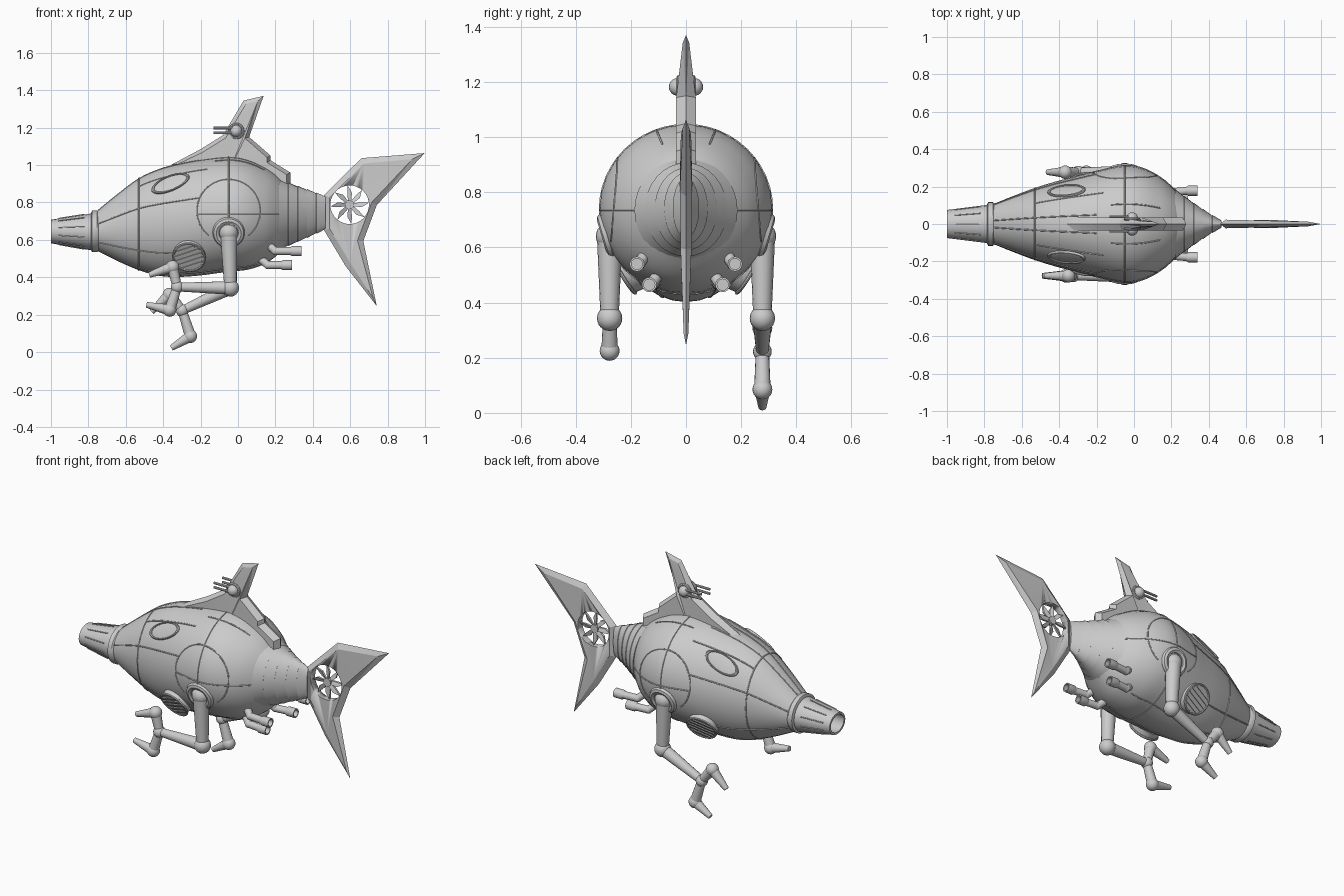
import bpy, bmesh, math
from math import sin, cos, pi
from mathutils import Vector, Matrix
from mathutils.bvhtree import BVHTree

if "Cube" in bpy.data.objects:
    bpy.data.objects.remove(bpy.data.objects["Cube"])

def finish(name, bm, smooth=35):
    bmesh.ops.recalc_face_normals(bm, faces=bm.faces)
    me = bpy.data.meshes.new(name)
    bm.to_mesh(me)
    bm.free()
    ob = bpy.data.objects.new(name, me)
    bpy.context.collection.objects.link(ob)
    bpy.ops.object.select_all(action='DESELECT')
    ob.select_set(True)
    bpy.context.view_layer.objects.active = ob
    if smooth:
        bpy.ops.object.shade_smooth_by_angle(angle=math.radians(smooth))
    return ob

def section_pt(s, a, y=0):
    x, top, bot, ry = s
    return Vector((x, y + ry * cos(a), (top + bot) / 2 + (top - bot) / 2 * sin(a)))

def loft(name, secs, n=32, y=0, smooth=35):
    """Skin elliptical sections (x, top z, bottom z, half width)."""
    bm = bmesh.new()
    rings = [[bm.verts.new(section_pt(s, 2 * pi * i / n, y)) for i in range(n)] for s in secs]
    for a, b in zip(rings, rings[1:]):
        for i in range(n):
            bm.faces.new((a[i], a[(i + 1) % n], b[(i + 1) % n], b[i]))
    bm.faces.new(rings[0])
    bm.faces.new(rings[-1])
    return finish(name, bm, smooth)

def smooth_secs(secs, k=4):
    out = []
    for i in range(len(secs) - 1):
        p = [Vector(secs[min(max(i + j, 0), len(secs) - 1)]) for j in (-1, 0, 1, 2)]
        for t in (j / k for j in range(k)):
            out.append(tuple(0.5 * (2 * p[1] + (p[2] - p[0]) * t + (2 * p[0] - 5 * p[1] + 4 * p[2] - p[3]) * t * t
                                    + (3 * p[1] - p[0] - 3 * p[2] + p[3]) * t ** 3)))
    return out + [secs[-1]]

def add_rod(bm, a, b, r1, r2, n=16):
    a, b = Vector(a), Vector(b)
    m = Matrix.Translation((a + b) / 2) @ (b - a).to_track_quat('Z', 'Y').to_matrix().to_4x4()
    bmesh.ops.create_cone(bm, cap_ends=True, segments=n, radius1=r1, radius2=r2, depth=(b - a).length, matrix=m)

def add_ball(bm, c, r):
    bmesh.ops.create_uvsphere(bm, u_segments=18, v_segments=12, radius=r, matrix=Matrix.Translation(c))

def add_torus(bm, m, R, r, n=32, k=8):
    v = [[bm.verts.new(m @ Vector(((R + r * cos(2 * pi * j / k)) * cos(2 * pi * i / n),
          (R + r * cos(2 * pi * j / k)) * sin(2 * pi * i / n), r * sin(2 * pi * j / k)))) for j in range(k)] for i in range(n)]
    for i in range(n):
        for j in range(k):
            bm.faces.new((v[i][j], v[(i + 1) % n][j], v[(i + 1) % n][(j + 1) % k], v[i][(j + 1) % k]))

def frame(pos, normal, along):
    z = Vector(normal).normalized()
    x = (Vector(along) - z * z.dot(Vector(along))).normalized()
    m = Matrix((x, z.cross(x), z)).transposed().to_4x4()
    m.translation = pos
    return m

def lines(name, paths, r):
    cu = bpy.data.curves.new(name, 'CURVE')
    cu.dimensions, cu.bevel_depth, cu.bevel_resolution, cu.use_fill_caps = '3D', r, 1, True
    for pts in paths:
        sp = cu.splines.new('POLY')
        sp.points.add(len(pts) - 1)
        for q, p in zip(sp.points, pts):
            q.co = (*p, 1)
    ob = bpy.data.objects.new(name, cu)
    bpy.context.collection.objects.link(ob)
    return ob

def fin(name, pts, inset, thick):
    """Blade with a sharp rim and raised, bevelled sides (outline in x, z)."""
    n = len(pts)
    P = [Vector(p) for p in pts]
    sign = 1 if sum(P[i - 1].cross(P[i]) for i in range(n)) > 0 else -1
    inner = []
    for i in range(n):
        e1, e2 = (P[i] - P[i - 1]).normalized(), (P[(i + 1) % n] - P[i]).normalized()
        n1, n2 = Vector((-e1.y, e1.x)) * sign, Vector((-e2.y, e2.x)) * sign
        inner.append(P[i] + (n1 + n2) * inset / max(1 + n1.dot(n2), 0.3))
    bm = bmesh.new()
    rim = [bm.verts.new((p.x, 0, p.y)) for p in P]
    for s in (-1, 1):
        v = [bm.verts.new((p.x, s * thick(p.x, p.y), p.y)) for p in inner]
        for i in range(n):
            bm.faces.new((rim[i - 1], rim[i], v[i], v[i - 1]))
        bm.faces.new(v)
    bm.normal_update()
    bmesh.ops.triangulate(bm, faces=bm.faces, ngon_method='EAR_CLIP')
    return finish(name, bm, 12)

# Hull
hull = smooth_secs([(-.77, .74, .55, .1), (-.65, .84, .49, .148), (-.53, .93, .438, .193), (-.42, .98, .408, .227),
                    (-.32, 1.007, .402, .253), (-.2, 1.03, .41, .283), (-.05, 1.045, .43, .313), (.05, 1.03, .44, .297),
                    (.14, .99, .47, .25), (.2, .95, .51, .2), (.25, .9, .56, .145)])
body = loft("hull", hull)
tree = BVHTree.FromObject(body, bpy.context.evaluated_depsgraph_get())

# Segmented tail root
segs = []
for i in range(5):
    for t in (i, i + .96):
        u = t / 5
        k = 0 if t == i else .004
        segs.append((.22 + .25 * u, .925 - .09 * u - k, .545 + .11 * u + k, .165 * (1 - u) ** 1.15 + .022 - k))
loft("tail_root", segs, smooth=20)

# Nozzle with hollow mouth, and collar
loft("nozzle", [(-.76, .745, .54, .105), (-1, .708, .582, .075), (-1, .696, .594, .062), (-.86, .71, .58, .068)], 20)
loft("nozzle_collar", [(-.785, .745, .545, .105), (-.78, .757, .535, .117), (-.755, .757, .535, .117), (-.745, .75, .54, .11)])
noz = [(-.96, .715, .575, .08), (-.82, .737, .55, .098)]
lines("nozzle_slots", [[section_pt(s, pi * (i + .5) / 5) for s in noz] for i in range(10)], .003)

# Panel seams on the hull
def hull_line(a, x0, x1):
    return [section_pt(s, a) for s in hull if x0 <= s[0] <= x1]

def hull_ring(x):
    s = min(hull, key=lambda q: abs(q[0] - x))
    return [section_pt(s, 2 * pi * i / 48) for i in range(49)]

def side_path(pts, side):
    hits = [tree.ray_cast(Vector((x, side, z)), Vector((0, -side, 0)))[0] for x, z in pts]
    return [h for h in hits if h]

seams = [hull_ring(-.53), hull_ring(-.05)]
for s in (-1, 1):
    for deg, x0, x1 in ((80, -.75, -.2), (55, -.53, -.15), (20, -.75, -.2), (-35, -.75, -.3), (70, -.15, .15), (-70, -.53, .1)):
        a = math.radians(deg)
        seams.append(hull_line(a if s > 0 else pi - a, x0, x1))
    seams.append(side_path([(-.22 + .44 * i / 16, .735) for i in range(17)], s))
    seams.append(side_path([(-.05 + .17 * cos(t), .755 + .17 * sin(t)) for t in (-.9 + i * 4.94 / 30 for i in range(31))], s))
lines("panel_seams", seams, .0035)

for s, side in ((-1, "right"), (1, "left")):
    # Oval porthole
    p, nrm, _, _ = tree.find_nearest(Vector((-.365, s * .19, .91)))
    m = frame(p, nrm, (1, 0, .36))
    bm = bmesh.new()
    add_torus(bm, m @ Matrix.Diagonal((1, .46, 1, 1)), .1, .009)
    bmesh.ops.create_uvsphere(bm, u_segments=24, v_segments=10, radius=.1, matrix=m @ Matrix.Diagonal((1, .46, .06, 1)))
    finish(side + "_porthole", bm)
    # Round vent with slats
    m = frame((-.26, s * .212, .517), (-.12, s, -.6), (1, 0, .5))
    bm = bmesh.new()
    bmesh.ops.create_cone(bm, cap_ends=True, segments=32, radius1=.088, radius2=.083, depth=.04, matrix=m)
    add_torus(bm, m @ Matrix.Translation((0, 0, .018)), .084, .007)
    for i in range(-2, 3):
        w = 2 * math.sqrt(.076 ** 2 - (i * .026) ** 2)
        bmesh.ops.create_cube(bm, size=1, matrix=m @ Matrix.Translation((0, i * .026, .02)) @ Matrix.Diagonal((w, .013, .01, 1)))
    finish(side + "_vent", bm)
    # Shoulder socket
    bm = bmesh.new()
    add_torus(bm, frame((-.05, s * .285, .64), (0, s, -.3), (1, 0, 0)), .066, .02)
    add_ball(bm, (-.05, s * .275, .64), .052)
    finish(side + "_shoulder", bm)
    # Leg with two-toed claw; the left one hangs lower
    ang = 0 if s < 0 else math.radians(26)
    y = s * .277
    knee = Vector((-.04, y, .343))
    def at(dx, dz):
        return knee + Vector((dx * cos(ang) - dz * sin(ang), 0, dx * sin(ang) + dz * cos(ang)))
    bm = bmesh.new()
    add_rod(bm, (-.05, y, .64), knee, .046, .033)
    add_ball(bm, knee, .046)
    wrist = at(-.285, .005)
    add_rod(bm, knee, wrist, .036, .023)
    add_ball(bm, wrist, .034)
    low_toe = ((-.325, -.118), (-.45, -.09)) if s < 0 else ((-.306, -.138), (-.425, -.15))
    for joint, tip in (((-.31, .112), (-.435, .07)), low_toe):
        j, t = at(*joint), at(*tip)
        add_rod(bm, wrist, j, .024, .03)
        add_ball(bm, j, .036)
        add_rod(bm, j, t, .03, .015)
    finish(side + "_leg", bm)
    # Exhaust pipes with hollow ends
    for nm, (x, yy, z), end in (("upper", (.2, .17, .54), .34), ("lower", (.16, .125, .465), .29)):
        bm = bmesh.new()
        add_rod(bm, (x - .08, s * (yy - .045), z + .07), (x, s * yy, z), .021, .021)
        add_ball(bm, (x, s * yy, z), .022)
        add_rod(bm, (x, s * yy, z), (end - .05, s * (yy + .008), z), .021, .021)
        finish(side + "_" + nm + "_exhaust_pipe", bm)
        loft(side + "_" + nm + "_exhaust_tip", [(end - .06, z + .021, z - .021, .021), (end - .05, z + .027, z - .027, .027),
             (end, z + .027, z - .027, .027), (end, z + .02, z - .02, .02), (end - .04, z + .02, z - .02, .02)], 16, s * (yy + .008))
    # Twin gun on the dorsal fin
    bm = bmesh.new()
    add_ball(bm, (-.01, s * .03, 1.182), .032)
    add_torus(bm, frame((-.01, s * .026, 1.182), (0, s, 0), (1, 0, 0)), .036, .008, 24)
    for z in (1.172, 1.198):
        add_rod(bm, (-.02, s * .04, z), (-.13, s * .04, z), .007, .007, 10)
    finish(side + "_gun", bm)

# Dorsal fin
fin("dorsal_fin", [(-.36, 1.0), (-.2, 1.085), (-.08, 1.16), (.03, 1.345), (.137, 1.37), (.06, 1.15), (.175, 1.05),
                   (.175, 1.025), (.28, .96), (.28, .87), (-.05, .95)], .02, lambda x, z: .036 * min(1, max(.15, (1.44 - z) / .3)))

# Tail fin with a round fan opening
cx, cz, r = .597, .788, .103
tail = fin("tail_fin", [(.46, .84), (.66, 1.037), (.998, 1.064), (.742, .786), (.67, .594), (.742, .246), (.575, .46), (.46, .652)],
           .03, lambda x, z: .027 * max(.25, 1 - math.hypot(x - cx, z - cz) / .75))
bm = bmesh.new()
add_rod(bm, (cx, -.2, cz), (cx, .2, cz), r, r, 40)
cutter = finish("fan_cutter", bm)
cutter.hide_render = True
mod = tail.modifiers.new("fan_opening", 'BOOLEAN')
mod.object, mod.operation, mod.solver = cutter, 'DIFFERENCE', 'EXACT'
bpy.context.view_layer.objects.active = tail
bpy.ops.object.modifier_apply(modifier=mod.name)
bpy.data.objects.remove(cutter)

# Tail fan
bm = bmesh.new()
add_rod(bm, (cx, -.014, cz), (cx, .014, cz), .024, .024)
for i in range(8):
    a = 2 * pi * i / 8
    blade = [(.015, -.5), (.065, -.2), (.104, .1), (.06, .2), (.018, .5)]
    lo, hi = [[bm.verts.new((cx + q * cos(a + d), y + d * .015, cz + q * sin(a + d))) for q, d in blade] for y in (-.006, .006)]
    bm.faces.new(lo)
    bm.faces.new(hi)
    for k in range(5):
        bm.faces.new((lo[k - 1], lo[k], hi[k], hi[k - 1]))
finish("tail_fan", bm, 20)
